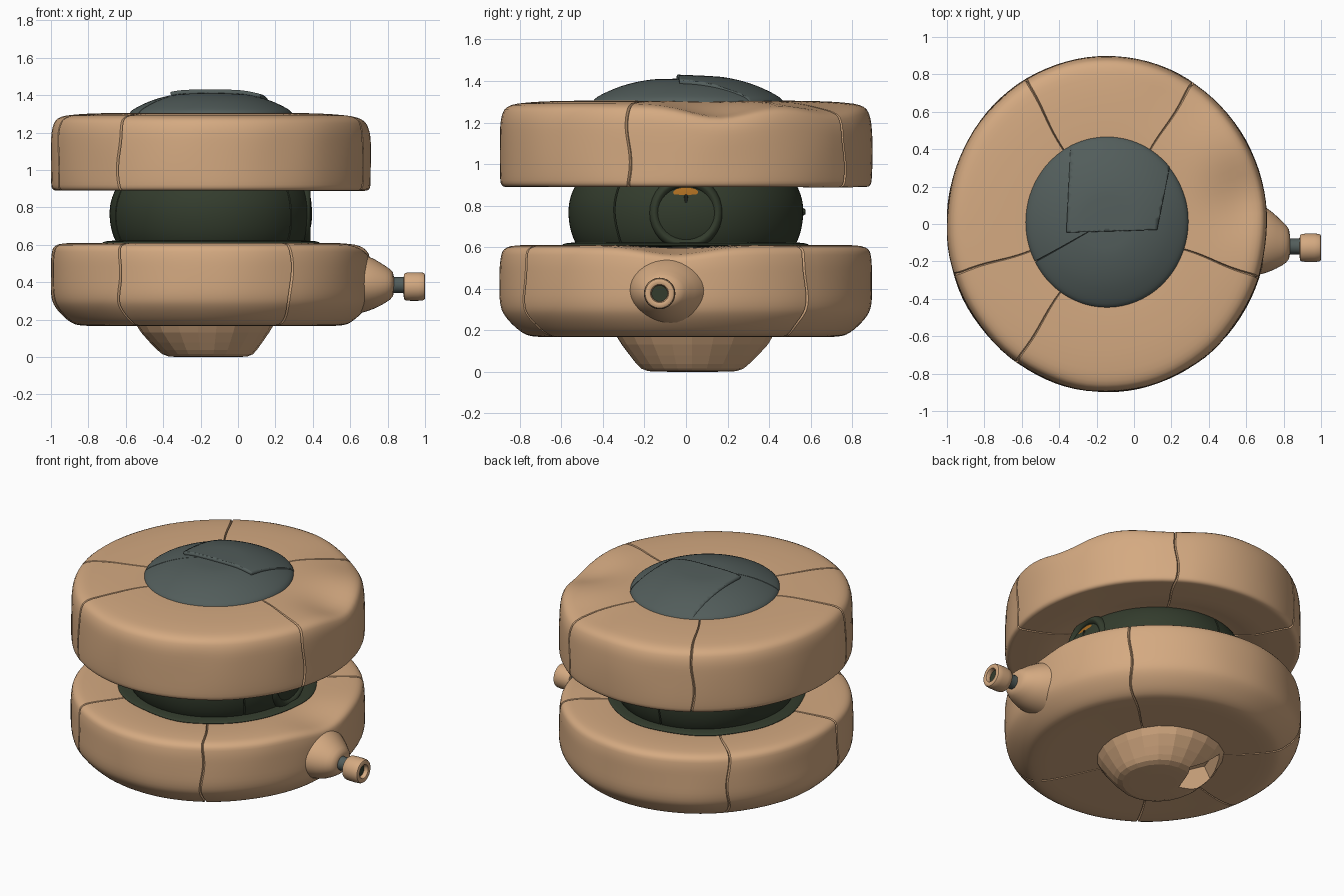
import bpy, bmesh, math
from mathutils import Vector, Matrix, noise

if "Cube" in bpy.data.objects:
    bpy.data.objects.remove(bpy.data.objects["Cube"], do_unlink=True)


def material(name, rgb):
    m = bpy.data.materials.new(name)
    m.use_nodes = True
    m.diffuse_color = (*rgb, 1)
    bsdf = m.node_tree.nodes["Principled BSDF"]
    bsdf.inputs["Base Color"].default_value = (*rgb, 1)
    bsdf.inputs["Roughness"].default_value = 0.8
    return m


TAN = material("tan clay", (0.66, 0.40, 0.22))
GREY = material("slate grey", (0.085, 0.11, 0.105))
GREEN = material("dark green", (0.033, 0.045, 0.026))
ORANGE = material("amber", (0.40, 0.15, 0.015))
BLACK = material("pupil black", (0.01, 0.012, 0.008))
smooth_parts = []


def finish(bm, name, mat, smooth=True):
    bmesh.ops.recalc_face_normals(bm, faces=bm.faces)
    mesh = bpy.data.meshes.new(name)
    bm.to_mesh(mesh)
    bm.free()
    mesh.materials.append(mat)
    ob = bpy.data.objects.new(name, mesh)
    bpy.context.collection.objects.link(ob)
    if smooth:
        smooth_parts.append(ob)
    return ob


def rounded(points, passes):
    """Corner cutting that keeps both end points."""
    for _ in range(passes):
        out = [points[0]]
        for (a, b), (c, d) in zip(points, points[1:]):
            out += [(a * .75 + c * .25, b * .75 + d * .25),
                    (a * .25 + c * .75, b * .25 + d * .75)]
        points = out + [points[-1]]
    return points


def lathe(profile, segs=96, passes=2, seams=(), scale_y=1.0, rough=0.0):
    """Closed solid of revolution about z; seams are grooves at given degrees."""
    rows = rounded(profile, passes)
    seams = [math.radians(s) for s in seams]
    cols = []
    for i in range(segs):
        a = math.tau * i / segs
        if all(abs(math.remainder(a - s, math.tau)) > 0.04 for s in seams):
            cols.append((a % math.tau, False, False))
    for s in seams:
        cols += [((s + d) % math.tau, True, d == 0) for d in (-0.008, 0, 0.008)]
    cols.sort()
    bm = bmesh.new()
    grid, grooves = [], []
    for a, wavy, deep in cols:
        line = []
        for r, z in rows:
            t = a + (0.012 * math.sin(z * 17 + r * 13 + a * 5) if wavy else 0)
            v = bm.verts.new((r * math.cos(t), r * math.sin(t) * scale_y, z))
            line.append(v)
            if deep and r > 0.05:
                grooves.append(v)
        grid.append(line)
    for p, q in zip(grid, grid[1:] + grid[:1]):
        for j in range(len(rows) - 1):
            bm.faces.new((p[j], q[j], q[j + 1], p[j + 1]))
    bmesh.ops.remove_doubles(bm, verts=bm.verts, dist=1e-5)
    bmesh.ops.recalc_face_normals(bm, faces=bm.faces)
    bm.normal_update()
    for v in grooves:
        if v.is_valid:
            v.co -= v.normal * 0.012
    # gentle hand-carved unevenness
    for v in bm.verts:
        n = noise.noise(v.co * 3.5)
        v.co += Vector((v.co.x, v.co.y, 0)) * n * rough
    return bm


def move(bm, offset):
    bmesh.ops.translate(bm, verts=bm.verts, vec=offset)
    return bm


def dent(bm, centre, radius, depth):
    for v in bm.verts:
        d = (v.co - Vector(centre)).length / radius
        v.co.z -= depth * math.exp(-d * d)


AXIS = Vector((-0.145, 0, 0))

# upper stone ring
bm = lathe([(0, .94), (.5, .92), (.62, .89), (.80, .89), (.85, .89), (.857, .94),
            (.857, 1.13), (.85, 1.23), (.82, 1.285), (.70, 1.30), (.55, 1.305),
            (.43, 1.305), (0, 1.29)],
           seams=(58, 121, 198, 235, 342), scale_y=1.047, rough=.006)
dent(bm, (.75, .15, 1.3), .2, .06)
dent(bm, (.5, .75, 1.3), .25, .04)
finish(move(bm, AXIS), "upper_ring", TAN)

# lower stone ring
bm = lathe([(0, .18), (.5, .17), (.70, .165), (.76, .19), (.83, .26), (.857, .32),
            (.857, .45), (.855, .54), (.84, .60), (.75, .612), (.6, .61),
            (.5, .60), (0, .6)],
           seams=(40, 135, 190, 235, 300), scale_y=1.047, rough=.006)
dent(bm, (.8, -.05, .62), .2, .04)
finish(move(bm, AXIS), "lower_ring", TAN)

# dark core between the rings, with a thin skirt at its foot
bm = lathe([(0, .55), (.46, .56), (.50, .60), (.53, .67), (.543, .76), (.535, .84),
            (.50, .92), (.45, .95), (0, .96)],
           seams=(-37, 95, 200), scale_y=1.045, rough=.004)
finish(move(bm, AXIS), "core", GREEN)
bm = lathe([(0, .6), (.56, .6), (.585, .612), (.53, .625), (0, .63)],
           scale_y=1.03, rough=.03)
finish(move(bm, AXIS), "core_skirt", GREEN)
bm = bmesh.new()
bmesh.ops.create_cone(bm, segments=8, radius1=.035, radius2=.012, depth=.04,
                      cap_ends=True, matrix=Matrix.Translation((-.16, .555, .77))
                      @ Matrix.Rotation(-math.pi / 2, 4, "X"))
finish(bm, "core_stud", GREEN)

# domed cap and its raised panel
CAP = [(0, 1.25), (.44, 1.25), (.44, 1.305), (.40, 1.335), (.30, 1.38),
       (.18, 1.408), (.08, 1.411), (0, 1.411)]
CAP_AT = AXIS + Vector((0, .01, 0))
finish(move(lathe(CAP, seams=(207,), scale_y=1.05), CAP_AT), "cap", GREY)
bm = move(lathe(CAP, scale_y=1.05), CAP_AT)
for co, no in (((-.36, 0, 0), (-1, .05, 0)), ((.13, 0, 0), (1, -.2, 0)),
               ((0, -.035, 0), (.03, -1, 0)), ((0, 0, 1.29), (0, 0, -1))):
    geom = bm.verts[:] + bm.edges[:] + bm.faces[:]
    bmesh.ops.bisect_plane(bm, geom=geom, plane_co=co, plane_no=no, clear_outer=True)
for v in bm.verts:
    v.co.z += .018 * (1 - v.co.y / .46)
panel = finish(bm, "cap_panel", GREY)
mod = panel.modifiers.new("thickness", "SOLIDIFY")
mod.thickness, mod.offset = .03, -1

# rough foot with a notch broken out of it
bm = lathe([(0, .25), (.38, .22), (.37, .16), (.28, .05), (.23, .004), (.15, 0), (0, 0)],
           segs=22, passes=1, scale_y=1.03, rough=.07)
foot = finish(move(bm, Vector((-.165, .03, 0))), "foot", TAN, smooth=False)
bm = bmesh.new()
bmesh.ops.create_cube(bm, size=.22, matrix=Matrix.Translation((-.35, .21, .03))
                      @ Matrix.Rotation(math.radians(70), 4, "Z")
                      @ Matrix.Rotation(math.radians(25), 4, "X"))
cutter = finish(bm, "notch_cutter", TAN, smooth=False)
cutter.hide_render = True
cutter.hide_viewport = True
cutter.display_type = "WIRE"
mod = foot.modifiers.new("notch", "BOOLEAN")
mod.operation, mod.object, mod.solver = "DIFFERENCE", cutter, "EXACT"


# eye: socket rim, iris and slit pupil
def ellipsoid(name, mat, centre, size):
    bm = bmesh.new()
    bmesh.ops.create_uvsphere(bm, u_segments=32, v_segments=16, radius=1)
    bmesh.ops.scale(bm, verts=bm.verts, vec=size)
    return finish(move(bm, Vector(centre)), name, mat)


TO_X = Matrix.Rotation(math.pi / 2, 4, "Y")


def along_x(name, mat, profile, offset, **kw):
    """Solid of revolution whose axis points to +x."""
    bm = lathe(profile, segs=32, **kw)
    bmesh.ops.transform(bm, matrix=TO_X, verts=bm.verts)
    return finish(move(bm, Vector(offset)), name, mat)


along_x("eye_socket", GREEN, [(0, .28), (.185, .28), (.18, .37), (.155, .392),
                              (.135, .38), (.125, .365), (0, .365)], (0, 0, .765))
ellipsoid("iris", ORANGE, (.365, 0, .77), (.025, .135, .12))
ellipsoid("pupil", BLACK, (.386, 0, .775), (.008, .016, .08))

# side spout: stone lump, neck, and hollow cap
bm = lathe([(0, .50), (.23, .52), (.20, .64), (.165, .72), (.13, .775),
            (.09, .825), (.05, .835), (0, .83)], segs=36, passes=1, rough=.1)
bmesh.ops.transform(bm, matrix=TO_X, verts=bm.verts)
for v in bm.verts:
    v.co.z *= .8
    v.co.y -= .05 * min(1, max(0, (v.co.x - .6) / .2))
finish(move(bm, Vector((0, -.06, .39))), "spout_lump", TAN)
along_x("spout_neck", GREY, [(0, .78), (.05, .78), (.04, .86), (.05, .92), (0, .92)],
        (0, -.12, .385), passes=1)
along_x("spout_cap", TAN, [(0, .885), (.065, .885), (.076, .90), (.076, .985), (.068, 1.0),
                           (.045, 1.0), (.04, .99), (.038, .96), (0, .96)],
        (0, -.127, .377), passes=1)
along_x("spout_hole", GREEN, [(0, .955), (.041, .955), (.041, .972), (0, .972)],
        (0, -.127, .377), passes=0)

# smooth shading with crisp edges
bpy.ops.object.select_all(action="DESELECT")
for ob in smooth_parts:
    ob.select_set(True)
bpy.context.view_layer.objects.active = smooth_parts[0]
bpy.ops.object.shade_smooth_by_angle(angle=math.radians(35))
